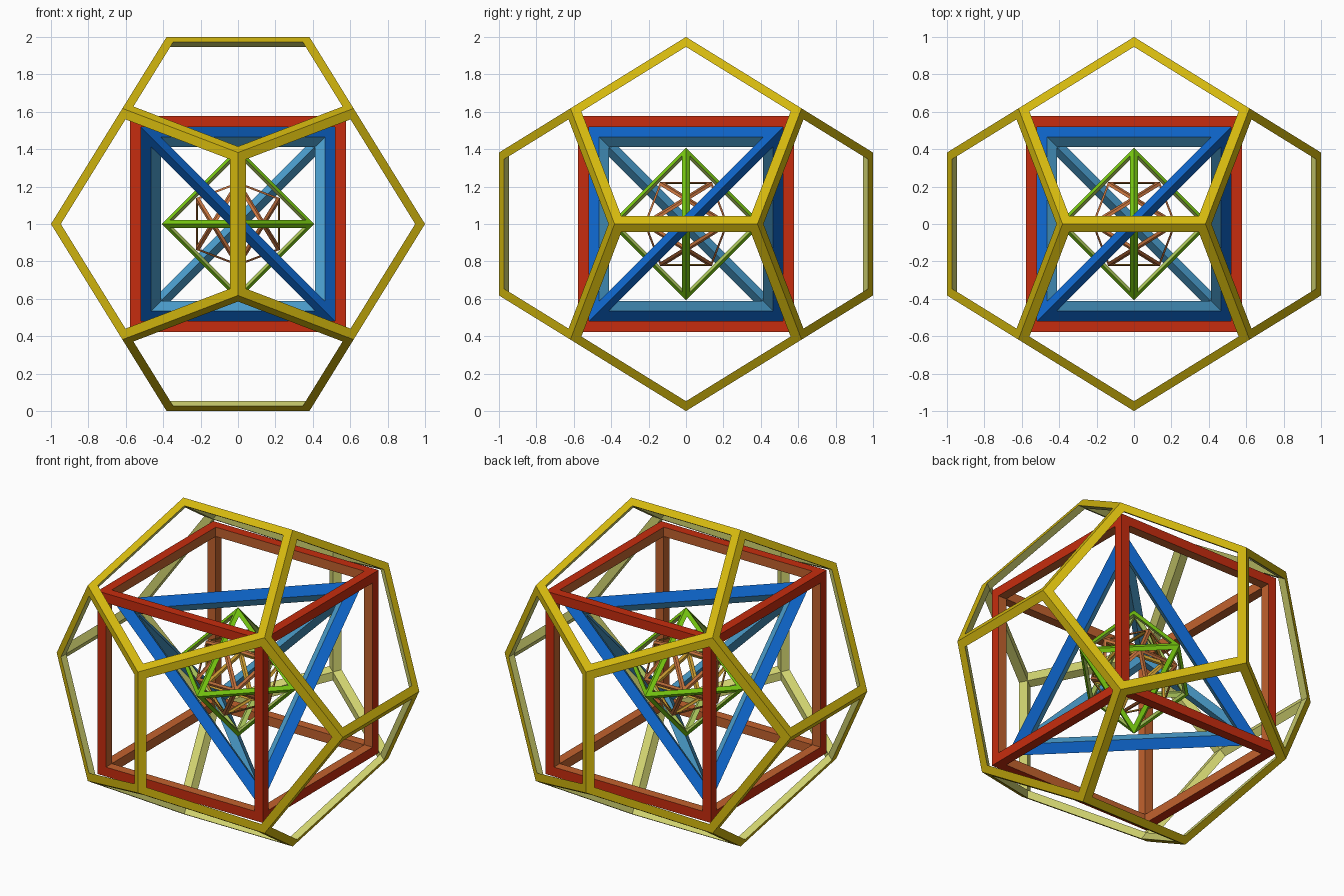
import bpy, bmesh, math
from mathutils import Vector

if "Cube" in bpy.data.objects:
    bpy.data.objects.remove(bpy.data.objects["Cube"])

PHI = (1 + math.sqrt(5)) / 2
SIGNS = (-1, 1)


def material(name, rgb):
    """Flat material from display (sRGB) values."""
    m = bpy.data.materials.new(name)
    lin = [((c / 255 + 0.055) / 1.055) ** 2.4 if c > 10 else c / 255 / 12.92 for c in rgb]
    m.diffuse_color = (*lin, 1)
    m.use_nodes = True
    m.node_tree.nodes["Principled BSDF"].inputs["Base Color"].default_value = m.diffuse_color
    return m


def golden(a, b):
    """Corners of three crossed rectangles, cycled through the axes."""
    pts = []
    for i in SIGNS:
        for j in SIGNS:
            x, z = i * a, j * b
            pts += [(x, 0, z), (z, x, 0), (0, z, x)]
    return pts


def box(s):
    return [(x * s, y * s, z * s) for x in SIGNS for y in SIGNS for z in SIGNS]


def frame(name, corners, width, outer, inner):
    """Open frame of a regular solid: outer edge strips plus inner bar walls."""
    hull = bmesh.new()
    for c in corners:
        hull.verts.new(c)
    bmesh.ops.convex_hull(hull, input=hull.verts[:])
    bmesh.ops.dissolve_limit(hull, angle_limit=0.02, verts=hull.verts[:], edges=hull.edges[:])
    bmesh.ops.recalc_face_normals(hull, faces=hull.faces[:])
    hull.normal_update()

    # inner corners: all face planes moved inwards by the bar depth
    a, b = hull.edges[:][0].link_faces
    depth = width * a.normal.cross(b.normal).length
    shrink = 1 - depth / abs(a.normal.dot(a.verts[0].co))

    bm = bmesh.new()
    hull.verts.index_update()
    top = [bm.verts.new(v.co) for v in hull.verts]
    low = [bm.verts.new(v.co * shrink) for v in hull.verts]
    for f in hull.faces:
        ring = list(f.verts)
        n = len(ring)
        holes = []
        for i, v in enumerate(ring):
            u = (ring[i - 1].co - v.co).normalized()
            w = (ring[(i + 1) % n].co - v.co).normalized()
            holes.append(bm.verts.new(v.co + (u + w) * width / u.cross(w).length))
        for i in range(n):
            j = (i + 1) % n
            p, q = ring[i].index, ring[j].index
            bm.faces.new((top[p], top[q], holes[j], holes[i])).material_index = 0
            bm.faces.new((holes[i], holes[j], low[q], low[p])).material_index = 1
    bmesh.ops.recalc_face_normals(bm, faces=bm.faces[:])
    mesh = bpy.data.meshes.new(name)
    bm.to_mesh(mesh)
    bm.free()
    hull.free()
    mesh.materials.append(outer)
    mesh.materials.append(inner)
    ob = bpy.data.objects.new(name, mesh)
    ob.location.z = 1
    bpy.context.collection.objects.link(ob)


# outermost twelve-sided frame
frame("dodecahedron_frame", golden(1 / PHI ** 2, 1) + box(1 / PHI), 0.05,
      material("yellow", (212, 184, 14)), material("pale_yellow", (208, 210, 112)))

# cube frame
frame("cube_frame", box(0.578), 0.059,
      material("red", (198, 44, 14)), material("burnt_orange", (194, 98, 46)))

# tetrahedron frame on alternate cube corners
frame("tetrahedron_frame", [c for c in box(0.518) if c[0] * c[1] * c[2] > 0], 0.0645,
      material("blue", (14, 102, 204)), material("light_blue", (76, 160, 208)))

# octahedron frame
axes = [Vector([s * 0.408 if i == k else 0 for k in range(3)]) for i in range(3) for s in SIGNS]
frame("octahedron_frame", axes, 0.026,
      material("green", (120, 202, 16)), material("pale_green", (172, 200, 92)))

# innermost twenty-sided frame
frame("icosahedron_frame", golden(0.224, 0.224 / PHI), 0.016,
      material("copper", (200, 116, 62)), material("gold", (206, 158, 50)))
